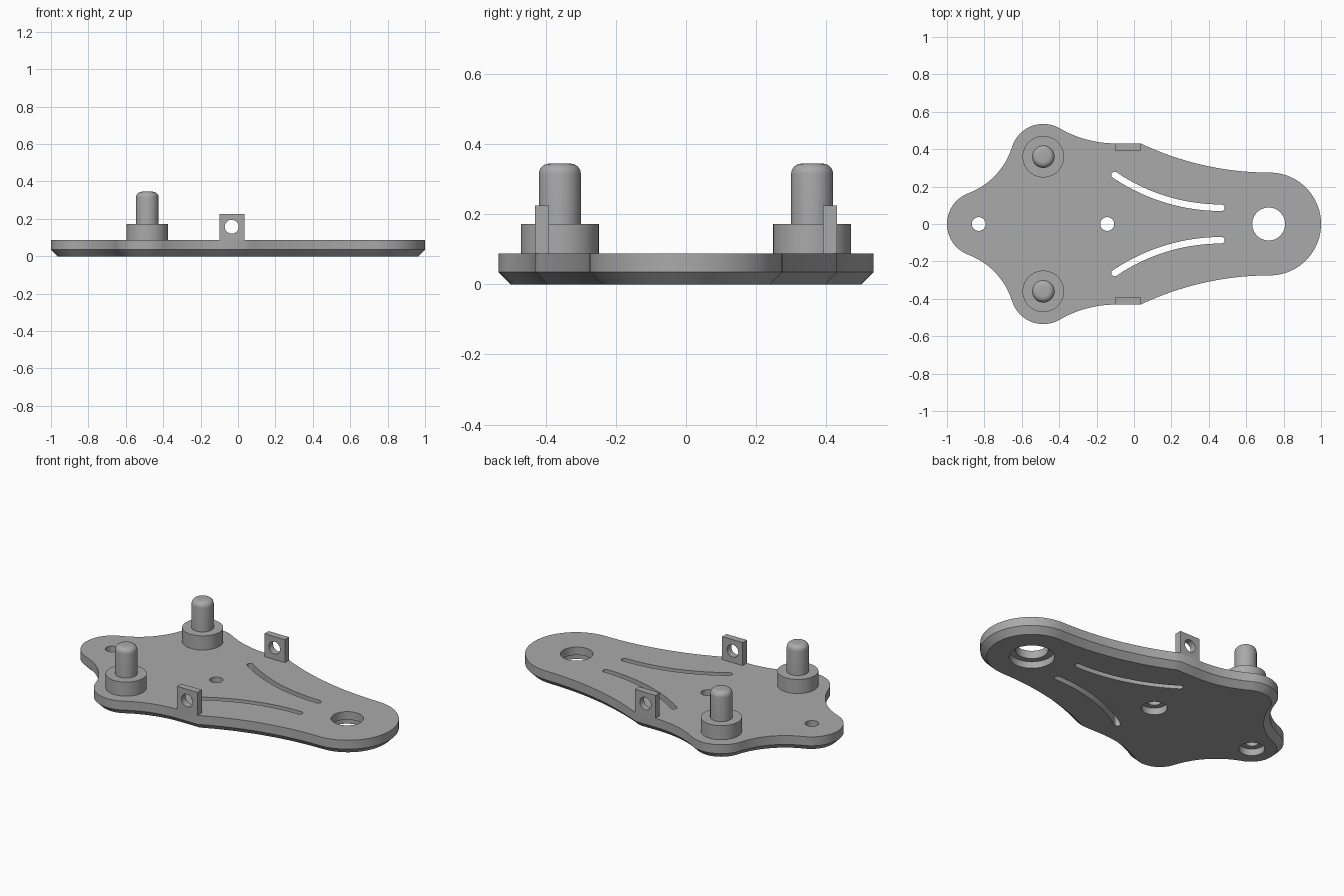
import bpy, bmesh, math
from mathutils import Vector

if "Cube" in bpy.data.objects:
    bpy.data.objects.remove(bpy.data.objects["Cube"])

grey = bpy.data.materials.new("plain grey")
grey.diffuse_color = (0.40, 0.40, 0.40, 1)
grey.use_nodes = True
grey.node_tree.nodes["Principled BSDF"].inputs["Base Color"].default_value = grey.diffuse_color

TOP = 0.088       # plate thickness
CHAMFER = 0.035   # lower edge chamfer


def finish(ob):
    ob.data.materials.clear()
    ob.data.materials.append(grey)
    bpy.ops.object.select_all(action='DESELECT')
    ob.select_set(True)
    bpy.context.view_layer.objects.active = ob
    bpy.ops.object.shade_smooth_by_angle(angle=math.radians(30))


def loft(name, rings):
    """Solid through a stack of closed rings of (x, y, z) points."""
    bm = bmesh.new()
    vs = [[bm.verts.new(p) for p in r] for r in rings]
    n = len(vs[0])
    for a, b in zip(vs, vs[1:]):
        for i in range(n):
            j = (i + 1) % n
            bm.faces.new((a[i], a[j], b[j], b[i]))
    bm.faces.new(vs[0][::-1])
    bm.faces.new(vs[-1])
    bmesh.ops.recalc_face_normals(bm, faces=bm.faces)
    me = bpy.data.meshes.new(name)
    bm.to_mesh(me)
    bm.free()
    ob = bpy.data.objects.new(name, me)
    bpy.context.collection.objects.link(ob)
    return ob


def turned(name, x, y, profile, n=48):
    """Round part from (radius, z) pairs."""
    return loft(name, [[(x + r * math.cos(math.tau * i / n),
                         y + r * math.sin(math.tau * i / n), z)
                        for i in range(n)] for r, z in profile])


def arc(c, r, p, q, n):
    """Shorter arc about c from the direction of p to that of q."""
    a = math.atan2(p[1] - c[1], p[0] - c[0])
    d = math.atan2(q[1] - c[1], q[0] - c[0]) - a
    d = (d + math.pi) % math.tau - math.pi
    return [Vector((c[0] + r * math.cos(a + d * i / n),
                    c[1] + r * math.sin(a + d * i / n))) for i in range(n + 1)]


def cut(ob, cutters):
    bpy.context.view_layer.objects.active = ob
    for c in cutters:
        m = ob.modifiers.new("cut", 'BOOLEAN')
        m.operation, m.solver, m.object = 'DIFFERENCE', 'EXACT', c
        bpy.ops.object.modifier_apply(modifier=m.name)
        bpy.data.objects.remove(c)


# Plate outline, upper half from the right end to the left end
R_END, R_NOSE, R_LOBE = 0.275, 0.175, 0.175
END, NOSE = Vector((0.725, 0)), Vector((-0.825, 0))
LOBE = Vector((-0.485, 0.36))
SIDE = 0.431
c0 = Vector((0.035, SIDE))
dx, dy = END.x - c0.x, SIDE - R_END
r1 = (dx * dx + dy * dy) / (2 * dy)             # long waist arc
C1 = Vector((END.x, R_END + r1))
t = Vector((-0.10, SIDE))
dx, dy = t.x - LOBE.x, SIDE - LOBE.y
r2 = (dx * dx + dy * dy - R_LOBE ** 2) / (2 * (R_LOBE - dy))   # shoulder fillet
C2 = Vector((t.x, SIDE + r2))
r3 = 0.39                                       # neck fillet
mid, d = (LOBE + NOSE) / 2, LOBE - NOSE
h = math.sqrt((r3 + R_NOSE) ** 2 - d.length_squared / 4)
C3 = mid + Vector((-d.y, d.x)).normalized() * h

half = arc(END, R_END, (2, 0), C1, 24)
half += arc(C1, r1, END, c0, 20)[1:]
half += arc(C2, r2, t, LOBE, 12)
mid_dir = LOBE + ((C2 - LOBE).normalized() + (C3 - LOBE).normalized()).normalized()
if mid_dir.y < LOBE.y:
    mid_dir = LOBE * 2 - mid_dir
half += arc(LOBE, R_LOBE, C2, mid_dir, 12)[1:]
half += arc(LOBE, R_LOBE, mid_dir, C3, 12)[1:]
half += arc(C3, r3, LOBE, NOSE, 18)[1:]
half += arc(NOSE, R_NOSE, C3, (-2, 0), 18)[1:]
outline = half + [Vector((p.x, -p.y)) for p in half[-2:0:-1]]

# Inset outline for the chamfered underside
inner = []
for i, p in enumerate(outline):
    a = (p - outline[i - 1]).normalized()
    b = (outline[(i + 1) % len(outline)] - p).normalized()
    na, nb = Vector((-a.y, a.x)), Vector((-b.y, b.x))
    inner.append(p + (na + nb) * CHAMFER / (1 + na.dot(nb)))

plate = loft("base_plate", [[(p.x, p.y, 0) for p in inner],
                            [(p.x, p.y, CHAMFER) for p in outline],
                            [(p.x, p.y, TOP) for p in outline]])

# Stepped holes, wider from below
cutters = []
for x, r, wide in ((-0.83, 0.037, 0.07), (-0.143, 0.037, 0.07), (0.72, 0.088, 0.123)):
    cutters.append(turned("hole_cutter", x, 0, [(wide, -0.1), (wide, 0.04), (r, 0.04), (r, 0.2)]))

# Curved slots
W = 0.0175
s, e = Vector((-0.103, 0.262)), Vector((0.467, 0.087))
dx, dy = e.x - s.x, s.y - e.y
rs = (dx * dx + dy * dy) / (2 * dy)
CS = Vector((e.x, e.y + rs))
u = (s - CS).normalized()
su = Vector((u.y, -u.x))
slot = arc(CS, rs + W, s, e, 24)
slot += [e + Vector((math.sin(k), -math.cos(k))) * W for k in
         [math.pi * i / 10 for i in range(1, 10)]]
slot += arc(CS, rs - W, e, s, 24)
slot += [s + (-u * math.cos(k) + su * math.sin(k)) * W for k in
         [math.pi * i / 10 for i in range(1, 10)]]
for m in (1, -1):
    cutters.append(loft("slot_cutter", [[(p.x, p.y * m, z) for p in slot] for z in (-0.1, 0.2)]))
cut(plate, cutters)
finish(plate)

for m, side in ((1, "back"), (-1, "front")):
    # Collar and round-topped pin
    finish(turned(side + "_collar", LOBE.x, LOBE.y * m, [(0.111, TOP - 0.01), (0.111, 0.172)]))
    f = 0.03
    top = [(0.06 - f + f * math.cos(k), 0.345 - f + f * math.sin(k))
           for k in [math.pi / 2 * i / 6 for i in range(7)]]
    finish(turned(side + "_pin", LOBE.x, LOBE.y * m, [(0.06, 0.16)] + top))
    # Upright tab with a cross hole
    box = [(-0.10, 0.391), (0.035, 0.391), (0.035, SIDE), (-0.10, SIDE)]
    tab = loft(side + "_tab", [[(x, y * m, z) for x, y in box] for z in (TOP - 0.005, 0.225)])
    ring = [(-0.034 + 0.037 * math.cos(math.tau * i / 40),
             0.158 + 0.037 * math.sin(math.tau * i / 40)) for i in range(40)]
    cut(tab, [loft("tab_cutter", [[(x, y * m, z) for x, z in ring] for y in (0.3, 0.5)])])
    finish(tab)
